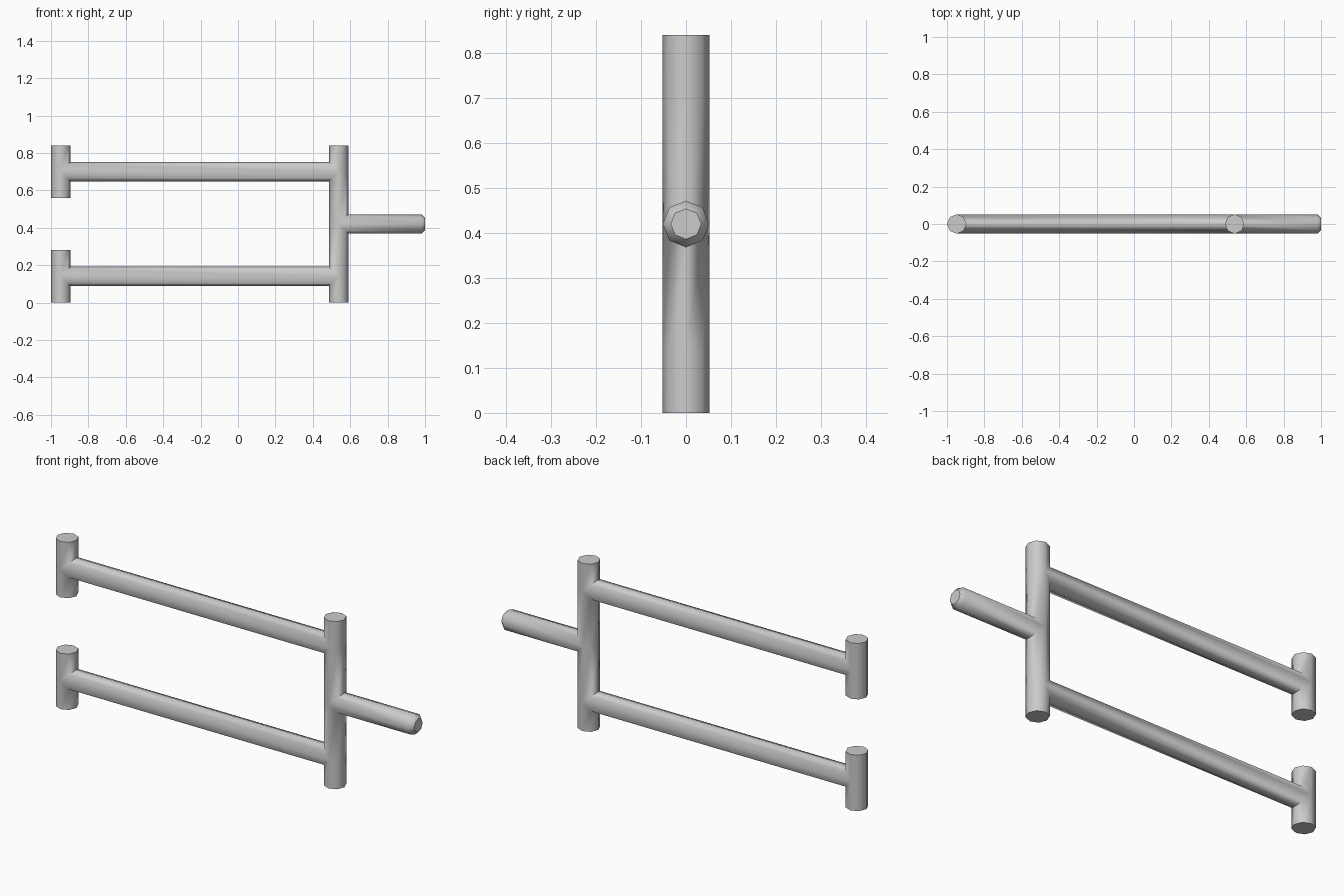
import bpy, bmesh
from math import sin, cos, pi, radians

if "Cube" in bpy.data.objects:
    bpy.data.objects.remove(bpy.data.objects["Cube"])

R, N = 0.052, 8            # tube radius and sides
LEFT, RIGHT = -0.948, 0.538  # post centres
LOW, MID, HIGH = 0.14, 0.42, 0.70
HALF = 0.14                # post overhang beyond an arm

bm = bmesh.new()
ANG = [2 * pi * i / N for i in range(N)]


def loft(rings):
    for a, b in zip(rings, rings[1:]):
        for i in range(N):
            j = (i + 1) % N
            bm.faces.new((a[i], a[j], b[j], b[i]))


def post_ring(x, z, side=0, sign=0):
    # ring bent around the mouth of a tube that joins on the given side
    return [bm.verts.new((x + R * cos(a), R * sin(a),
                          z + sign * max(0, side * R * cos(a)))) for a in ANG]


def post(x, z0, z1, joints):
    # vertical tube with saddle-shaped openings at each (height, side)
    start = post_ring(x, z0)
    bm.faces.new(start)
    for z, side in joints:
        loft([start, post_ring(x, z, side, -1)])
        start = post_ring(x, z, side, 1)
    end = post_ring(x, z1)
    loft([start, end])
    bm.faces.new(end)


def arm_ring(x, z, saddle=0, r=R):
    return [bm.verts.new((x + saddle * r * abs(sin(a)), r * cos(a),
                          z + r * sin(a))) for a in ANG]


# Left stub posts and long arms
for z in (LOW, HIGH):
    post(LEFT, z - HALF, z + HALF, [(z, 1)])
    loft([arm_ring(LEFT, z, 1), arm_ring(RIGHT, z, -1)])

# Right post joining both arms and the handle
post(RIGHT, 0, HIGH + HALF, [(LOW, -1), (MID, 1), (HIGH, -1)])

# Handle with chamfered tip
tip = arm_ring(1.0, MID, r=0.034)
loft([arm_ring(RIGHT, MID, 1), arm_ring(0.98, MID), tip])
bm.faces.new(tip)

# Weld the joints into one continuous shell
bmesh.ops.remove_doubles(bm, verts=bm.verts, dist=0.0005)
bmesh.ops.recalc_face_normals(bm, faces=bm.faces)
mesh = bpy.data.meshes.new("tube_frame")
bm.to_mesh(mesh)
bm.free()
obj = bpy.data.objects.new("tube_frame", mesh)
bpy.context.collection.objects.link(obj)
bpy.context.view_layer.objects.active = obj
obj.select_set(True)
bpy.ops.object.shade_smooth_by_angle(angle=radians(50))
